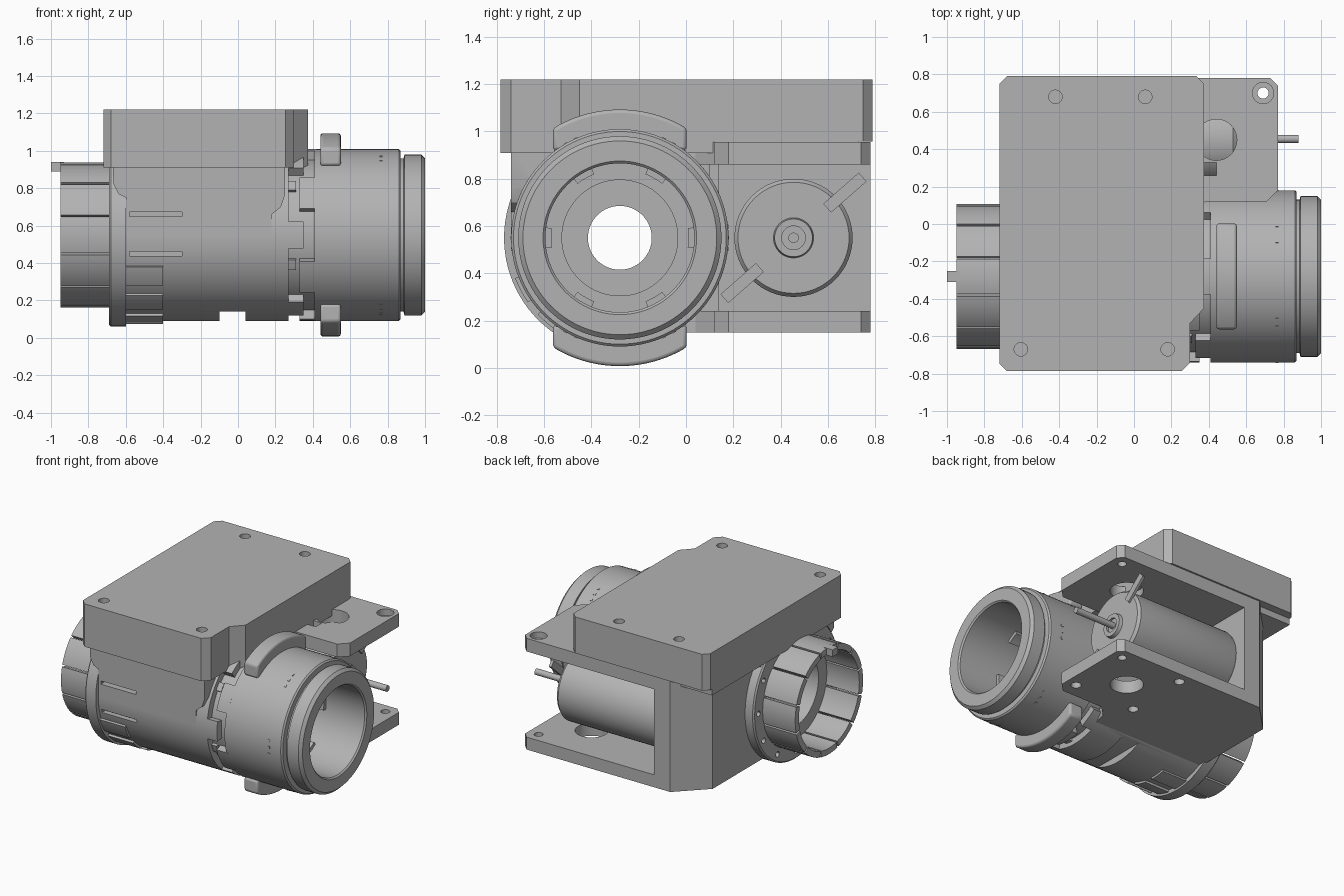
import bpy, bmesh
from math import sin, cos, pi, radians, sqrt
from mathutils import Vector

cube = bpy.data.objects.get("Cube")
if cube:
    bpy.data.objects.remove(cube, do_unlink=True)

grey = bpy.data.materials.new("plain grey")
grey.use_nodes = True
grey.diffuse_color = (0.45, 0.45, 0.45, 1)
grey.node_tree.nodes["Principled BSDF"].inputs["Base Color"].default_value = (0.45, 0.45, 0.45, 1)

CY, CZ = -0.28, 0.55      # barrel axis
MY, MZ = 0.455, 0.55      # motor axis


def finish(name, bm):
    bmesh.ops.remove_doubles(bm, verts=bm.verts, dist=1e-5)
    bmesh.ops.recalc_face_normals(bm, faces=bm.faces)
    mesh = bpy.data.meshes.new(name)
    bm.to_mesh(mesh)
    bm.free()
    mesh.materials.append(grey)
    ob = bpy.data.objects.new(name, mesh)
    bpy.context.collection.objects.link(ob)
    return ob


def prism(name, pts, axis, a, b):
    """Extrude an outline along an axis from a to b."""
    bm = bmesh.new()
    place = {"x": lambda u, v: (a, u, v), "y": lambda u, v: (u, a, v),
             "z": lambda u, v: (u, v, a)}[axis]
    face = bm.faces.new([bm.verts.new(place(u, v)) for u, v in pts])
    out = bmesh.ops.extrude_face_region(bm, geom=[face])["geom"]
    shift = Vector([(b - a) * (c == axis) for c in "xyz"])
    bmesh.ops.translate(bm, vec=shift, verts=[g for g in out if isinstance(g, bmesh.types.BMVert)])
    return finish(name, bm)


def box(name, x, y, z):
    return prism(name, [(x[0], y[0]), (x[1], y[0]), (x[1], y[1]), (x[0], y[1])], "z", *z)


def cyl(name, u, v, r, axis, a, b, n=32):
    pts = [(u + r * cos(2 * pi * i / n), v + r * sin(2 * pi * i / n)) for i in range(n)]
    return prism(name, pts, axis, a, b)


def arc(r, a0, a1, n=10):
    """Arc about the barrel axis; 0 degrees faces front, 90 faces up."""
    angles = [radians(a0 + (a1 - a0) * i / n) for i in range(n + 1)]
    return [(CY - r * cos(t), CZ + r * sin(t)) for t in angles]


def sector(name, x0, x1, r0, r1, mid, width):
    a0, a1 = mid - width / 2, mid + width / 2
    return prism(name, arc(r1, a0, a1) + arc(r0, a1, a0), "x", x0, x1)


def lathe(name, profile, y, z, closed=True, n=96):
    """Turn an (x, radius) outline about an axis along x."""
    bm = bmesh.new()
    rings = [[bm.verts.new((x, y + r * cos(2 * pi * i / n), z + r * sin(2 * pi * i / n)))
              for i in range(n)] for x, r in profile]
    for k in range(len(rings) if closed else len(rings) - 1):
        p, q = rings[k], rings[(k + 1) % len(rings)]
        for i in range(n):
            j = (i + 1) % n
            bm.faces.new((p[i], p[j], q[j], q[i]))
    return finish(name, bm)


def cut(ob, cutters, keep=False):
    for c in cutters:
        mod = ob.modifiers.new("cut", "BOOLEAN")
        mod.object, mod.operation, mod.solver = c, "DIFFERENCE", "EXACT"
        bpy.context.view_layer.objects.active = ob
        bpy.ops.object.modifier_apply(modifier=mod.name)
        if not keep:
            bpy.data.objects.remove(c, do_unlink=True)


# Barrel: body, rear ring, collar, muzzle and stepped bore in one turned part
barrel = lathe("barrel", [
    (-0.69, 0.25), (-0.69, 0.48), (-0.68, 0.49), (-0.60, 0.49), (-0.60, 0.46),
    (0.27, 0.46), (0.27, 0.41), (0.41, 0.41), (0.41, 0.46), (0.86, 0.46),
    (0.87, 0.45), (0.87, 0.41), (0.885, 0.41), (0.89, 0.43), (0.98, 0.43),
    (1.0, 0.41), (1.0, 0.325), (0.99, 0.315), (0.30, 0.315), (0.30, 0.245),
    (0.0, 0.245), (0.0, 0.135), (-0.40, 0.135), (-0.40, 0.25)], CY, CZ)
slots = [box("slot", (-0.58, -0.30), (-0.8, -0.69), (z - 0.012, z + 0.012)) for z in (0.66, 0.45)]
cut(barrel, slots, keep=True)
cut(barrel, [box("notch", (-0.10, 0.04), (-0.7, 0.2), (0.0, 0.14))])
for k in range(12):      # screw holes in the rear ring
    t = radians(30 * k)
    cut(barrel, [cyl("hole", CY + 0.435 * cos(t), CZ + 0.435 * sin(t), 0.02, "x", -0.72, -0.63, 12)])

# Rear clamp fingers and key
for k in range(12):
    sector("clamp_finger", -0.95, -0.68, 0.345, 0.388, 30 * k, 28)
box("clamp_key", (-1.0, -0.93), (CY - 0.03, CY + 0.03), (0.89, 0.94))

# Interlocking teeth, muzzle marks and inner tabs
for k in range(6):
    sector("muzzle_tooth", 0.33, 0.42, 0.40, 0.46, 30 + 60 * k, 24)
    sector("body_tooth", 0.26, 0.35, 0.40, 0.46, 60 * k, 18)
    sector("body_screw", 0.26, 0.31, 0.40, 0.43, 38 + 60 * k, 8)
    sector("inner_tab", 0.60, 0.68, 0.29, 0.32, 60 * k, 16)
    for d in (-6, 0, 6):
        sector("muzzle_mark", 0.757, 0.773, 0.45, 0.463, 60 * k + d, 2)

# Grip ribs under the body
for a in (-28, -50, -73, -95):
    sector("grip_rib", -0.61, -0.40, 0.44, 0.475, a, 14)

# Flat-sided lugs above and below the muzzle
half = 0.283
for s in (1, -1):
    ys = [half * (2 * i / 20 - 1) for i in range(21)]
    pts = [(CY + y, CZ + s * sqrt(0.543 ** 2 - y * y)) for y in ys]
    pts += [(CY + half, CZ + s * 0.37), (CY - half, CZ + s * 0.37)]
    lug = prism("muzzle_lug", pts, "x", 0.44, 0.55)
    bev = lug.modifiers.new("round", "BEVEL")
    bev.width, bev.segments, bev.limit_method = 0.015, 3, "ANGLE"

# Front saddle joining the body to the cover, flared at the top
saddle = prism("saddle", [
    (-0.60, 0.55), (-0.60, 0.75), (-0.64, 0.77), (-0.665, 0.82), (-0.67, 0.92),
    (0.25, 0.92), (0.25, 0.76), (0.23, 0.70), (0.18, 0.66), (0.18, 0.55)], "y", -0.74, 0.1)

# Motor frame: side wall, spine and two plates
wall = prism("frame_wall", [(-0.62, CY), (-0.62, 0.58), (-0.42, 0.78), (-0.29, 0.78), (-0.29, CY)],
             "z", 0.15, 0.95)
spine = box("frame_spine", (-0.3, 0.22), (CY, 0.14), (0.15, 0.95))
outline = [(-0.62, CY), (-0.62, 0.58), (-0.42, 0.78), (0.73, 0.78), (0.77, 0.74),
           (0.77, 0.18), (0.71, 0.12), (0.38, 0.12), (0.30, 0.04), (0.22, CY)]
bottom = prism("bottom_plate", outline, "z", 0.15, 0.24)
top = prism("top_plate", outline, "z", 0.86, 0.955)
for plate in (bottom, top):
    cut(plate, [cyl("hole", 0.44, 0.45, 0.11, "z", 0, 1.1),
                cyl("hole", 0.69, 0.70, 0.03, "z", 0, 1.1, 20)])
cut(top, [cyl("sink", 0.69, 0.70, 0.057, "z", 0.91, 1.1, 24),
          box("pocket", (0.3, 0.44), (0.26, 0.33), (0.8, 1.0))])
for x, y in ((0.69, 0.23), (0.2, 0.70), (0.2, 0.23)):
    cut(bottom, [cyl("hole", x, y, 0.035, "z", 0.1, 0.21, 20)])

# Clear the barrel bore through the frame
bore = cyl("bore_cutter", CY, CZ, 0.425, "x", -1.2, 1.2, 64)
for part in (saddle, wall, spine, bottom, top):
    cut(part, [bore], keep=True)
cut(saddle, slots)
bpy.data.objects.remove(bore, do_unlink=True)

# Cover box with a notched front corner and screw holes
cover = prism("cover_box", [
    (-0.72, -0.745), (-0.68, -0.785), (0.255, -0.785), (0.30, -0.74), (0.30, -0.53),
    (0.375, -0.45), (0.375, 0.75), (0.335, 0.79), (-0.68, 0.79), (-0.72, 0.75)], "z", 0.91, 1.22)
cut(cover, [cyl("hole", x, y, 0.036, "z", 1.15, 1.3, 24)
            for x, y in ((-0.42, 0.68), (0.06, 0.68), (-0.605, -0.67), (0.18, -0.67))])
cut(cover, [box("step", (-1, 0.6), (0.73, 0.9), (0.8, 0.957))])

# Motor with boss, shaft and terminals
lathe("motor", [(-0.30, 0), (-0.30, 0.24), (-0.27, 0.25), (0.53, 0.25), (0.55, 0.235),
                (0.55, 0.085), (0.575, 0.08), (0.575, 0.05), (0.56, 0.05), (0.56, 0.022),
                (0.88, 0.022), (0.88, 0)], MY, MZ, closed=False, n=64)
for s in (1, -1):
    d, w = Vector((0.75, 0.66)), Vector((-0.66, 0.75)) * 0.025
    mid = Vector((MY, MZ))
    a, b = mid + s * d * 0.19, mid + s * d * 0.39
    prism("motor_terminal", [a - w, b - w, b + w, a + w], "x", 0.545, 0.565)

# Smooth curved surfaces, keep edges sharp
bpy.ops.object.select_all(action="DESELECT")
for ob in bpy.context.scene.objects:
    if ob.type == "MESH":
        ob.select_set(True)
        bpy.context.view_layer.objects.active = ob
bpy.ops.object.shade_smooth_by_angle(angle=radians(30))
